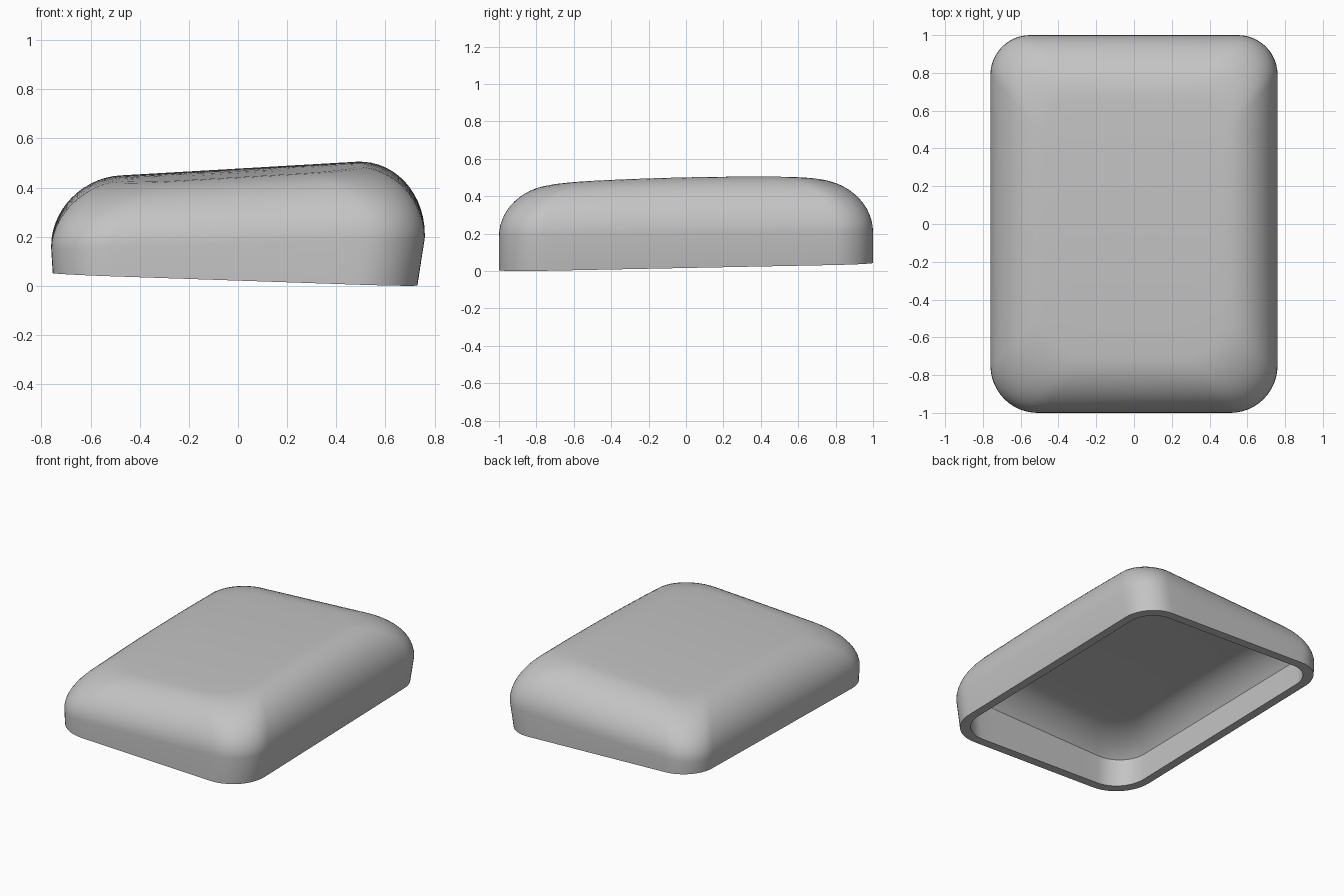
import bpy, bmesh, math

cube = bpy.data.objects.get("Cube")
if cube:
    bpy.data.objects.remove(cube, do_unlink=True)

HALF_X, HALF_Y, WALL = 0.76, 1.0, 0.06
REACH = dict(left=0.28, right=0.28, front=0.29, back=0.33)
CORNER, STRAIGHT, ARC = 12, 8, 14


# Height fields of the gently tilted surfaces
def rim_z(x, y):
    return 0.041 - 0.034 * x + 0.02 * y


def seam_z(x, y):
    return 0.18 + 0.03 * x + 0.01 * y


def top_z(x, y):
    return 0.473 + 0.058 * x + 0.022 * y - 0.03 * y * y


def crease_z(x, y):
    return 0.265 + 0.025 * x + 0.015 * y


def ceiling_z(x, y):
    return top_z(x, y) - WALL


def outline(wall, f, lean=0.0):
    """Rounded rectangle, inset by the wall plus a share f of the shoulder reach."""
    d = {k: wall + f * (r - wall) for k, r in REACH.items()}
    x0, x1 = -HALF_X + d["left"] + 0.2 * lean, HALF_X - d["right"] - lean
    y0, y1 = -HALF_Y + d["front"], HALF_Y - d["back"]
    rf, rb = 0.25 - 0.7 * wall, 0.21 - 0.7 * wall
    corners = [(x1 - rf, y0 + rf, rf, -90), (x1 - rb, y1 - rb, rb, 0),
               (x0 + rb, y1 - rb, rb, 90), (x0 + rf, y0 + rf, rf, 180)]
    pts = []
    for cx, cy, r, start in corners:
        arc = []
        for i in range(CORNER + 1):
            a = math.radians(start + 90 * i / CORNER)
            arc.append((cx + r * math.cos(a), cy + r * math.sin(a)))
        pts.append(arc)
    ring = []
    for i, arc in enumerate(pts):
        ring += arc
        (ax, ay), (bx, by) = arc[-1], pts[(i + 1) % 4][0]
        for s in range(1, STRAIGHT):
            t = s / STRAIGHT
            ring.append((ax + (bx - ax) * t, ay + (by - ay) * t))
    return ring


def lift(ring, low, high, t):
    return [(x, y, low(x, y) * (1 - t) + high(x, y) * t) for x, y in ring]


def shoulder(wall, low, high, start):
    """Rings of a rounded shoulder, then shrinking rings over the flat middle."""
    rings = []
    c, s = math.cos(start), math.sin(start)
    for i in range(ARC + 1):
        a = start + (math.pi / 2 - start) * i / ARC
        f, t = 1 - math.cos(a) / c, (math.sin(a) - s) / (1 - s)
        rings.append(lift(outline(wall, f), low, high, t))
    last = outline(wall, 1)
    for k in (0.8, 0.6, 0.4, 0.2):
        rings.append(lift([(x * k, y * k) for x, y in last], high, high, 1))
    return rings


# Shell rings run from the outer crown down, round the rim and up to the ceiling
outer = shoulder(0, seam_z, top_z, 0)
inner = shoulder(WALL, crease_z, ceiling_z, math.radians(35))
rims = [lift(outline(w, 0, 0.03), rim_z, rim_z, 0) for w in (0, WALL)]
drop = min(p[2] for p in rims[0])
rims = [[(x, y, z - drop) for x, y, z in r] for r in rims]
rings = outer[::-1] + rims + inner

bm = bmesh.new()
loops = [[bm.verts.new(p) for p in r] for r in rings]
for a, b in zip(loops, loops[1:]):
    n = len(a)
    for i in range(n):
        j = (i + 1) % n
        bm.faces.new((a[i], b[i], b[j], a[j]))
for loop, height in ((loops[0], top_z), (loops[-1], ceiling_z)):
    centre = bm.verts.new((0, 0, height(0, 0)))
    for i in range(len(loop)):
        bm.faces.new((loop[i], loop[(i + 1) % len(loop)], centre))
bmesh.ops.recalc_face_normals(bm, faces=bm.faces)
mesh = bpy.data.meshes.new("hollow_cover")
bm.to_mesh(mesh)
bm.free()

cover = bpy.data.objects.new("hollow_cover", mesh)
bpy.context.collection.objects.link(cover)

# Plain grey finish
grey = bpy.data.materials.new("plain_grey")
grey.use_nodes = True
colour = (0.55, 0.55, 0.55, 1)
grey.diffuse_color = colour
grey.node_tree.nodes["Principled BSDF"].inputs["Base Color"].default_value = colour
mesh.materials.append(grey)

bpy.ops.object.select_all(action="DESELECT")
cover.select_set(True)
bpy.context.view_layer.objects.active = cover
bpy.ops.object.shade_smooth_by_angle(angle=math.radians(25))
